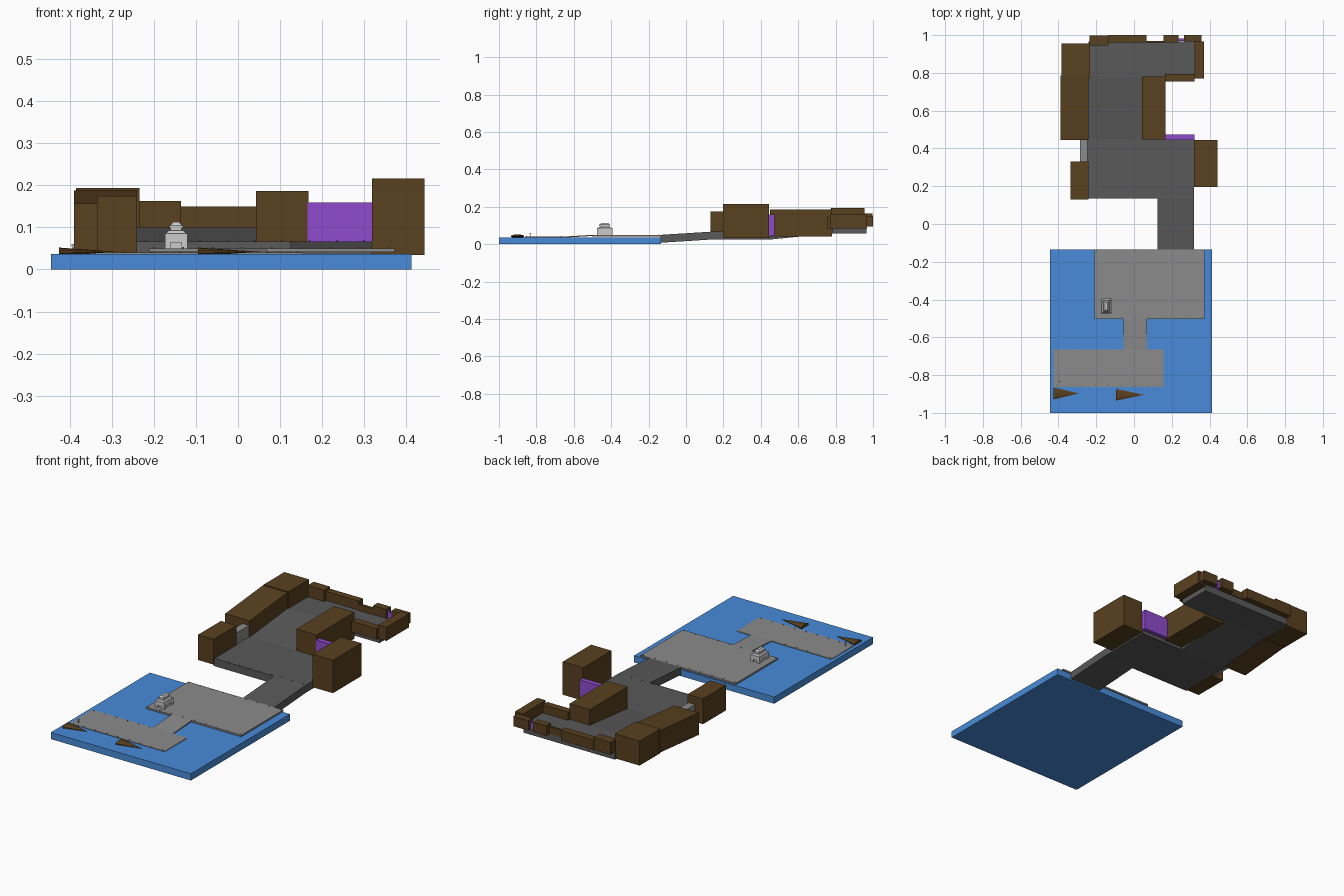
import bpy, bmesh, math


def mat(name, r, g, b):
    m = bpy.data.materials.new(name)
    m.diffuse_color = (r, g, b, 1)
    return m


BLUE = mat("water_blue", 0.065, 0.26, 0.69)
BROWN = mat("rock_brown", 0.10, 0.052, 0.014)
DARK = mat("dark_stone", 0.10, 0.10, 0.10)
GREY = mat("dock_grey", 0.26, 0.26, 0.26)
PURPLE = mat("gate_purple", 0.28, 0.07, 0.61)


def finish(name, bm, material):
    bmesh.ops.recalc_face_normals(bm, faces=bm.faces)
    me = bpy.data.meshes.new(name)
    bm.to_mesh(me)
    bm.free()
    ob = bpy.data.objects.new(name, me)
    bpy.context.collection.objects.link(ob)
    if material:
        me.materials.append(material)
    return ob


def add_box(bm, x0, x1, y0, y1, z0, z1, rise=0, taper=0):
    """Box; 'rise' lifts its rear end, 'taper' insets its top."""
    for v in bmesh.ops.create_cube(bm, size=1)["verts"]:
        right, rear, top = (c > 0 for c in v.co)
        t = taper if top else 0
        v.co = (x1 - t if right else x0 + t,
                y1 - t if rear else y0 + t,
                (z1 if top else z0) + (rise if rear else 0))


def box(name, material, *dims, **kw):
    bm = bmesh.new()
    add_box(bm, *dims, **kw)
    return finish(name, bm, material)


# Water slab
box("water", BLUE, -0.445, 0.412, -1, -0.135, 0, 0.037)

# Docks and the sloping link between them
box("lower_dock", GREY, -0.425, 0.155, -0.862, -0.665, 0.034, 0.040)
box("dock_link", GREY, -0.055, 0.068, -0.665, -0.503, 0.034, 0.040, rise=0.010)
box("upper_dock", GREY, -0.21, 0.372, -0.503, -0.135, 0.041, 0.050)

# Dark stone floors and ramps
box("entry_ramp", DARK, 0.125, 0.318, -0.135, 0.135, 0.008, 0.050, rise=0.017)
box("middle_floor", DARK, -0.245, 0.318, 0.135, 0.45, 0.025, 0.067)
box("rear_ramp", DARK, -0.24, 0.05, 0.45, 0.78, 0.025, 0.067, rise=0.033)
box("rear_floor", DARK, -0.24, 0.32, 0.78, 0.965, 0.056, 0.100)

# Rock walls: x range, y range, z range, rear rise
rocks = [
    (-0.335, -0.24, 0.13, 0.33, 0.035, 0.175, 0),
    (-0.39, -0.24, 0.445, 0.785, 0.035, 0.157, 0.031),
    (-0.385, -0.234, 0.775, 0.955, 0.058, 0.193, 0),
    (0.043, 0.167, 0.448, 0.78, 0.04, 0.186, 0),
    (0.318, 0.443, 0.197, 0.445, 0.034, 0.216, 0),
    (-0.236, -0.135, 0.945, 0.998, 0.095, 0.163, 0),
    (-0.135, 0.065, 0.962, 1.0, 0.095, 0.150, 0),
    (0.065, 0.155, 0.958, 0.970, 0.095, 0.135, 0),
    (0.155, 0.235, 0.960, 1.0, 0.095, 0.150, 0),
    (0.265, 0.357, 0.965, 1.0, 0.095, 0.150, 0),
    (0.32, 0.37, 0.77, 0.967, 0.085, 0.160, 0),
    (0.165, 0.32, 0.755, 0.795, 0.085, 0.145, 0),
]
for i, r in enumerate(rocks, 1):
    box(f"rock_wall_{i:02d}", BROWN, *r[:6], rise=r[6])

# Gates
box("side_gate", PURPLE, 0.165, 0.32, 0.445, 0.473, 0.045, 0.159)
box("rear_gate", PURPLE, 0.235, 0.265, 0.970, 0.982, 0.095, 0.135)
box("stone_gate", GREY, -0.285, -0.245, 0.33, 0.447, 0.045, 0.130)

# Pointed rocks lying in the water
for i, (x0, x1, y) in enumerate([(-0.425, -0.29, -0.897), (-0.095, 0.052, -0.904)], 1):
    bm = bmesh.new()
    bmesh.ops.create_cone(bm, cap_ends=True, segments=10, radius1=1, radius2=0, depth=1)
    for v in bm.verts:
        a, b, c = v.co
        v.co = (x0 + (c + 0.5) * (x1 - x0), y + a * 0.033, 0.042 + b * 0.010)
    finish(f"pointed_rock_{i}", bm, BROWN)

# Small stepped hut: corner legs, body, eaves, tapered roof, cap
bm = bmesh.new()
cx, cy = -0.147, -0.435
for sx in (-1, 1):
    for sy in (-1, 1):
        x, y = cx + sx * 0.020, cy + sy * 0.032
        add_box(bm, x - 0.007, x + 0.007, y - 0.009, y + 0.009, 0.050, 0.066)


def layer(hx, hy, z0, z1, taper=0):
    add_box(bm, cx - hx, cx + hx, cy - hy, cy + hy, z0, z1, taper=taper)


layer(0.022, 0.030, 0.050, 0.070)
layer(0.027, 0.041, 0.064, 0.086)
layer(0.024, 0.037, 0.086, 0.092, taper=0.006)
layer(0.013, 0.026, 0.090, 0.103)
layer(0.016, 0.029, 0.098, 0.104)
layer(0.014, 0.027, 0.104, 0.113, taper=0.007)
finish("hut", bm, None)

# Thin post on the lower dock
bm = bmesh.new()
add_box(bm, -0.395, -0.391, -0.835, -0.831, 0.040, 0.055)
add_box(bm, -0.396, -0.390, -0.836, -0.830, 0.055, 0.060)
finish("dock_post", bm, None)

# Rows of tiny studs along the dock and floor edges
bm = bmesh.new()
rows = [(-0.41, 0.14, -0.855, 0.040, 9), (-0.41, -0.07, -0.672, 0.040, 6),
        (-0.20, 0.36, -0.495, 0.050, 9), (-0.20, 0.36, -0.143, 0.050, 9),
        (-0.22, 0.30, 0.142, 0.067, 9)]
for x0, x1, y, z, n in rows:
    for k in range(n):
        x = x0 + (x1 - x0) * k / (n - 1)
        add_box(bm, x - 0.0015, x + 0.0015, y - 0.0015, y + 0.0015, z - 0.002, z + 0.003)
finish("edge_studs", bm, DARK)
